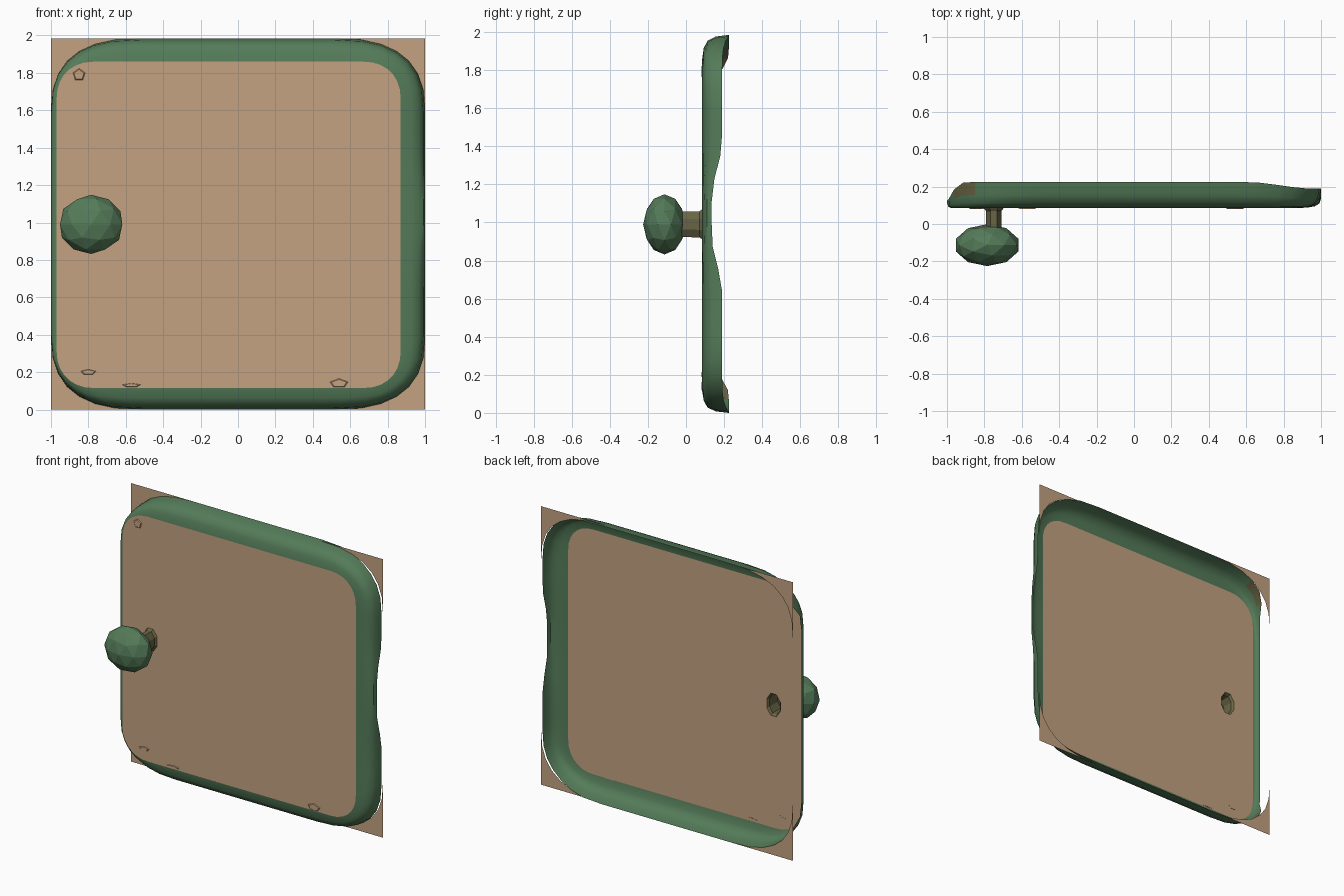
import bpy, bmesh, math
from mathutils import Vector

cube = bpy.data.objects.get("Cube")
if cube:
    bpy.data.objects.remove(cube, do_unlink=True)


def material(name, rgb):
    m = bpy.data.materials.new(name)
    m.use_nodes = True
    m.diffuse_color = (*rgb, 1)
    bsdf = m.node_tree.nodes["Principled BSDF"]
    bsdf.inputs["Base Color"].default_value = (*rgb, 1)
    bsdf.inputs["Roughness"].default_value = 0.8
    return m


TAN = material("tan wood", (0.55, 0.36, 0.22))
GREEN = material("green paint", (0.09, 0.2, 0.1))
OLIVE = material("olive brown", (0.14, 0.13, 0.06))

HEIGHT, MID, FRONT = 1.985, 0.99, 0.085


def finish(name, bm, mats, smooth=False):
    mesh = bpy.data.meshes.new(name)
    bm.to_mesh(mesh)
    bm.free()
    for m in mats:
        mesh.materials.append(m)
    ob = bpy.data.objects.new(name, mesh)
    bpy.context.collection.objects.link(ob)
    if smooth:
        bpy.ops.object.select_all(action='DESELECT')
        ob.select_set(True)
        bpy.context.view_layer.objects.active = ob
        bpy.ops.object.shade_smooth_by_angle(angle=math.radians(35))
    return ob


def corner_arc(x0, x1, z0, z1, rx, rz, power, k, steps=7):
    """Points of one rounded corner, k counting round from the upper +x one."""
    sx, sz = ((1, 1), (-1, 1), (-1, -1), (1, -1))[k]
    cx = x1 - rx if sx > 0 else x0 + rx
    cz = z1 - rz if sz > 0 else z0 + rz
    pts = []
    for i in range(steps + 1):
        a = math.pi / 2 * i / steps
        c = max(math.cos(a), 0) ** (2 / power)
        s = math.sin(a) ** (2 / power)
        pts.append((cx + sx * rx * c, cz + sz * rz * s))
    return pts if k % 2 == 0 else pts[::-1]


def outline(*box, side=10):
    """Rounded rectangle with evenly divided sides."""
    pts = []
    for k in range(4):
        arc = corner_arc(*box, k)
        nxt = corner_arc(*box, (k + 1) % 4)[0]
        pts += arc
        for i in range(1, side):
            t = i / side
            pts.append(tuple(a + (b - a) * t for a, b in zip(arc[-1], nxt)))
    return pts


def smoothstep(a, b, v):
    t = min(max((v - a) / (b - a), 0), 1)
    return t * t * (3 - 2 * t)


def back_edge(x, z):
    """How far back the rim reaches at a point of the outline."""
    if x < -0.9:
        return 0.125 + 0.1 * smoothstep(0.68, 0.9, abs(z - MID))
    y = 0.225 - 0.035 * smoothstep(0.6, 0.95, x)
    if x > 0.9:
        y -= 0.055 * smoothstep(0.4, 0.1, abs(z - 1.03)) if abs(z - 1.03) < 0.4 else 0
    return y


def loft(bm, rings):
    """Join closed rings of vertices with quads."""
    for a, b in zip(rings, rings[1:]):
        n = len(a)
        for i in range(n):
            bm.faces.new((a[i], a[(i + 1) % n], b[(i + 1) % n], b[i]))


PANEL = (-0.97, 0.87, 0.115, 1.86, 0.2, 0.2, 2.2)
OUTER = (-1, 1, 0, HEIGHT, 0.5, 0.4, 2.6)

# Rim: open-backed rounded lip around the door
profile = [(0, 0), (0.45, 0.06), (0.75, 0.2), (0.93, 0.5), (1, 1)]
inner, outer = outline(*PANEL), outline(*OUTER)
bm = bmesh.new()
rings = []
for spread, depth in profile:
    ring = []
    for (px, pz), (ox, oz) in zip(inner, outer):
        y = FRONT + depth * (back_edge(ox, oz) - FRONT)
        ring.append(bm.verts.new((px + (ox - px) * spread, y, pz + (oz - pz) * spread)))
    rings.append(ring)
loft(bm, rings)
bmesh.ops.recalc_face_normals(bm, faces=bm.faces)
for f in bm.faces:
    c = f.calc_center_median()
    if c.x < -0.88 and c.y > 0.165:
        f.material_index = 1
finish("door_rim", bm, [GREEN, OLIVE], True)


def oval(rx, rz, cx=-0.75, n=8):
    return [(cx + rx * math.cos(math.tau * (i + 0.5) / n),
             MID + rz * math.sin(math.tau * (i + 0.5) / n)) for i in range(n)]


# Panel with a hole behind the knob stem
bm = bmesh.new()
edges = []
for pts in (inner, oval(0.058, 0.085)):
    vs = [bm.verts.new((x, FRONT, z)) for x, z in pts]
    edges += [bm.edges.new((vs[i - 1], vs[i])) for i in range(len(vs))]
bmesh.ops.triangle_fill(bm, edges=edges, use_beauty=True, normal=Vector((0, -1, 0)))
finish("door_panel", bm, [TAN])

# Hollow stem, flared where it meets the panel
bm = bmesh.new()
stem = [(0.058, 0.085, FRONT), (0.045, 0.074, 0.07), (0.044, 0.072, -0.03)]
loft(bm, [[bm.verts.new((x, y, z)) for x, z in oval(rx, rz)] for rx, rz, y in stem])
bmesh.ops.recalc_face_normals(bm, faces=bm.faces)
finish("knob_stem", bm, [OLIVE])

# Faceted flattened knob, browner around the stem
bm = bmesh.new()
bmesh.ops.create_icosphere(bm, subdivisions=2, radius=1)
for f in bm.faces:
    f.material_index = 1 if f.normal.y > 0.8 else 0
for v in bm.verts:
    v.co = Vector((-0.785 + 0.175 * v.co.x, -0.113 + 0.112 * v.co.y, MID + 0.158 * v.co.z))
finish("knob", bm, [GREEN, OLIVE])

# Flat backing pieces that square off the rounded corners
for k, name in enumerate(("upper_left", "upper_right", "lower_right", "lower_left")):
    bm = bmesh.new()
    left = k in (0, 3)
    arc = corner_arc(*OUTER, k)
    cx, cz = (1 if left else -1), (HEIGHT if k < 2 else 0)
    y = 0.205 if left else 0.225
    tip = bm.verts.new((cx, y, cz))
    vs = [bm.verts.new((x, y, z)) for x, z in arc]
    for a, b in zip(vs, vs[1:]):
        bm.faces.new((tip, a, b))
    finish(name + "_corner", bm, [TAN])

# Small raised chips near the panel edge
chips = [(-0.85, 1.79, 0.04, 0.04), (-0.8, 0.2, 0.05, 0.018),
         (-0.57, 0.13, 0.06, 0.012), (0.54, 0.14, 0.06, 0.03)]
for n, (x, z, w, h) in enumerate(chips):
    bm = bmesh.new()
    bmesh.ops.create_cone(bm, cap_ends=True, segments=5, radius1=1, radius2=0.7, depth=1)
    for v in bm.verts:
        v.co = Vector((x + w * v.co.x, FRONT - 0.009 * v.co.z, z + h * v.co.y))
    bmesh.ops.recalc_face_normals(bm, faces=bm.faces)
    finish("chip_%d" % (n + 1), bm, [TAN])
